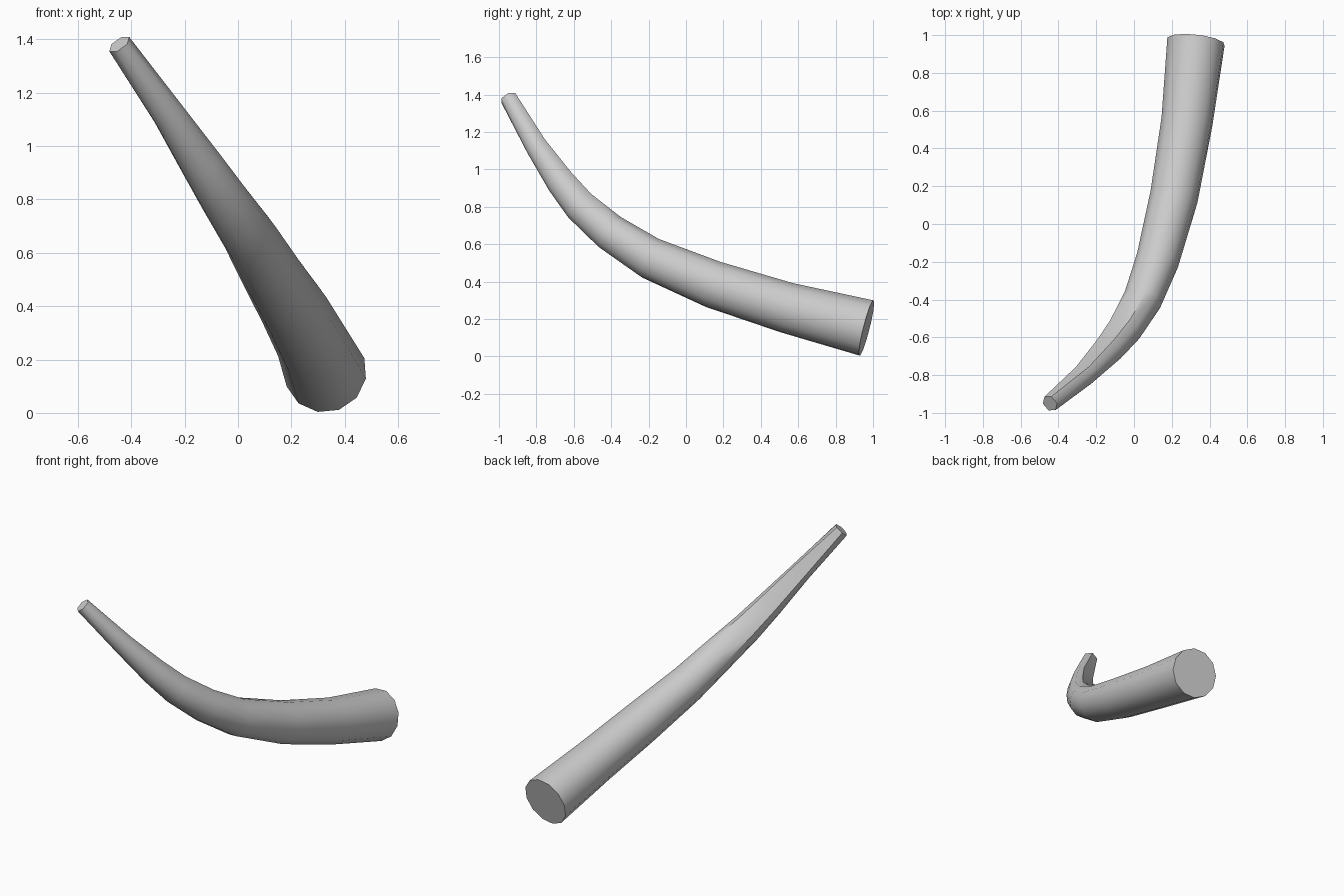
import bpy, bmesh, math
from mathutils import Vector

if "Cube" in bpy.data.objects:
    bpy.data.objects.remove(bpy.data.objects["Cube"])

SIDES = 12
INNER = Vector((-0.16, 0.26, 0.21))   # direction toward the inside of the bend

# centre line stations: x, y, z, radius, limit of the inner side (flattened near the tip)
path = [
    (0.328, 0.965, 0.152, 0.155, 1.0),
    (0.28, 0.54, 0.26, 0.138, 1.0),
    (0.212, 0.145, 0.385, 0.129, 1.0),
    (0.125, -0.19, 0.525, 0.115, 1.0),
    (0.045, -0.40, 0.66, 0.103, 0.9),
    (-0.05, -0.56, 0.80, 0.091, 0.8),
    (-0.135, -0.665, 0.93, 0.08, 0.71),
    (-0.26, -0.795, 1.12, 0.062, 0.71),
    (-0.445, -0.95, 1.382, 0.046, 1.0),
]
centres = [Vector(p[:3]) for p in path]
last = len(path) - 1

# curved tapering body
bm = bmesh.new()
rings = []
for i, (x, y, z, r, limit) in enumerate(path):
    t = (centres[min(i + 1, last)] - centres[max(i - 1, 0)]).normalized()
    n = (INNER - t * INNER.dot(t)).normalized()
    b = t.cross(n)
    ring = []
    for k in range(SIDES):
        deg = 15 + 30 * k
        if i == last:                 # paired corners give a six-sided tip
            deg = 30 + 60 * (k // 2)
        a = math.radians(deg)
        ring.append(bm.verts.new(
            centres[i] + n * r * min(math.cos(a), limit) + b * r * math.sin(a)))
    rings.append(ring)

for lower, upper in zip(rings, rings[1:]):
    for k in range(SIDES):
        j = (k + 1) % SIDES
        bm.faces.new((lower[k], lower[j], upper[j], upper[k]))

# flat end caps
bm.faces.new(rings[0][::-1])
bm.faces.new(rings[-1])
bmesh.ops.remove_doubles(bm, verts=bm.verts, dist=0.0005)
bmesh.ops.recalc_face_normals(bm, faces=bm.faces)

mesh = bpy.data.meshes.new("curved_horn")
bm.to_mesh(mesh)
bm.free()
horn = bpy.data.objects.new("curved_horn", mesh)
bpy.context.collection.objects.link(horn)
bpy.context.view_layer.objects.active = horn
horn.select_set(True)
bpy.ops.object.shade_smooth_by_angle(angle=math.radians(35))
